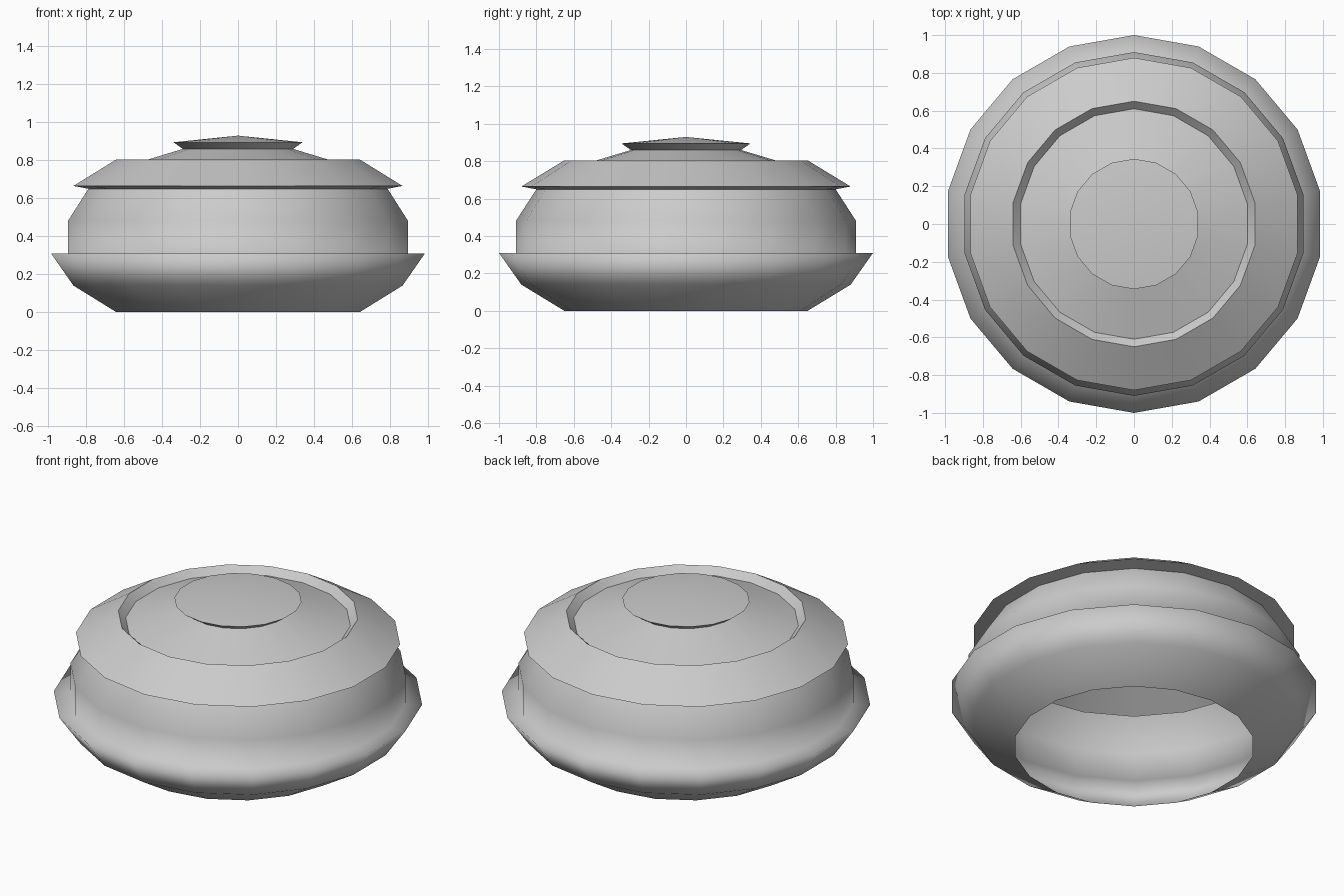
import bpy, bmesh, math

if "Cube" in bpy.data.objects:
    bpy.data.objects.remove(bpy.data.objects["Cube"])

SIDES = 18


def lathe(name, profile, sharp_angle=None):
    """Revolve an (r, z) profile, with one corner pointing along +y."""
    bm = bmesh.new()
    rings = []
    for r, z in profile:
        angles = [math.pi / 2 + 2 * math.pi * k / SIDES for k in range(SIDES)]
        if r == 0:
            rings.append([bm.verts.new((0, 0, z))])
        else:
            rings.append([bm.verts.new((r * math.cos(a), r * math.sin(a), z)) for a in angles])
    for lo, hi in zip(rings, rings[1:]):
        for k in range(SIDES):
            n = (k + 1) % SIDES
            if len(hi) == 1:
                bm.faces.new((lo[k], lo[n], hi[0]))
            else:
                bm.faces.new((lo[k], lo[n], hi[n], hi[k]))
    mesh = bpy.data.meshes.new(name)
    bm.to_mesh(mesh)
    bm.free()
    mesh.shade_smooth()
    if sharp_angle is not None:
        mesh.set_sharp_from_angle(angle=math.radians(sharp_angle))
    obj = bpy.data.objects.new(name, mesh)
    bpy.context.collection.objects.link(obj)
    return obj


# Open-bottomed bowl with a flared rim and bulging wall, fully smooth
lathe("pot_body", [(0.65, 0), (0.88, 0.14), (1.0, 0.31), (0.91, 0.31),
                   (0.91, 0.48), (0.80, 0.65)])

# Lid: thin underside, sloping shoulder, sunken groove and shallow cone
lathe("lid", [(0.80, 0.65), (0.88, 0.665), (0.65, 0.805),
              (0.61, 0.765), (0.295, 0.86)], 30)

# Flared knob with a low conical top
lathe("lid_knob", [(0.295, 0.86), (0.345, 0.895), (0, 0.93)], 30)
